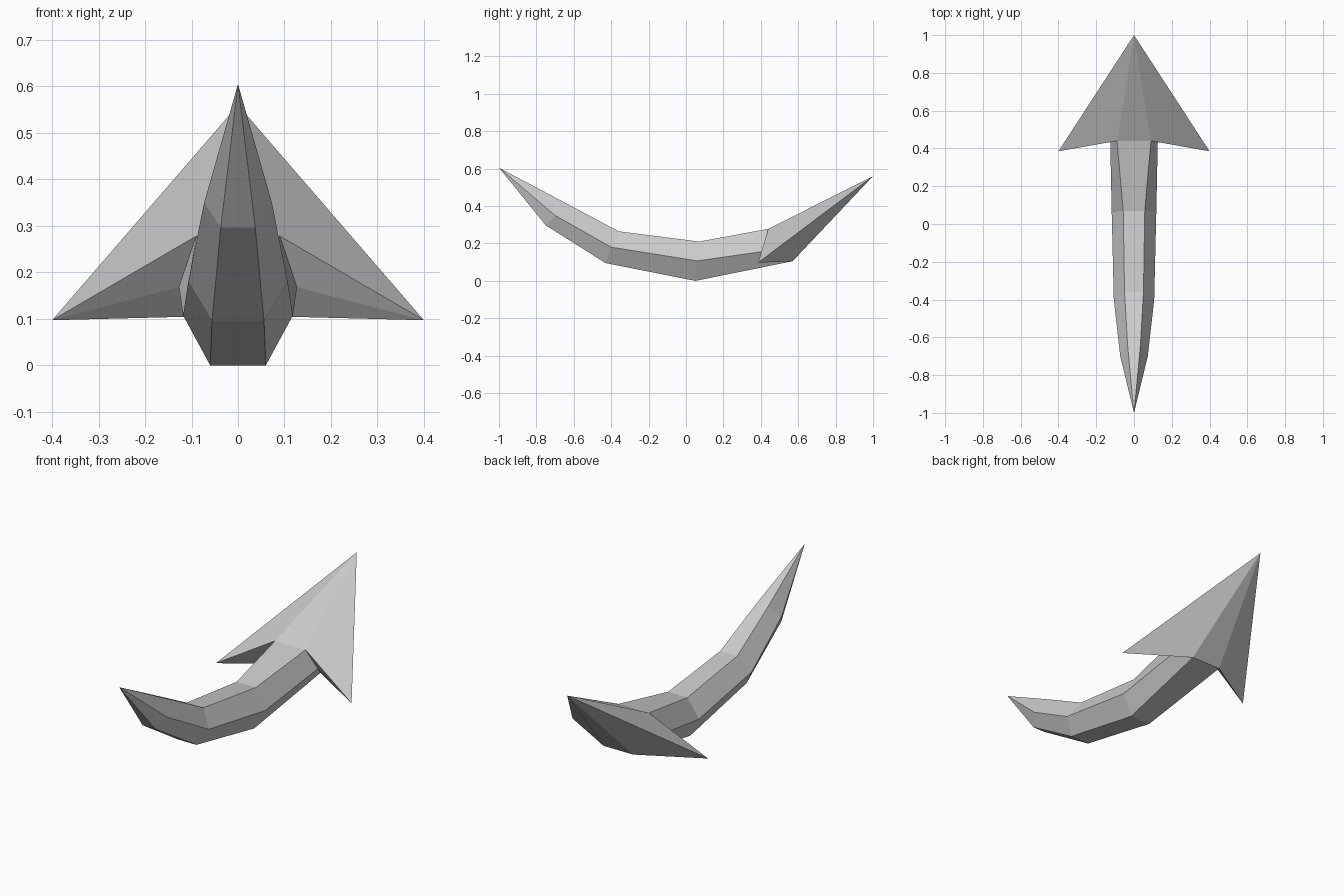
import bpy, bmesh

cube = bpy.data.objects.get("Cube")
if cube:
    bpy.data.objects.remove(cube, do_unlink=True)

# Plain grey material
grey = bpy.data.materials.new("plain_grey")
grey.use_nodes = True
colour = (0.6, 0.6, 0.6, 1)
grey.diffuse_color = colour
grey.node_tree.nodes["Principled BSDF"].inputs["Base Color"].default_value = colour

# Half sections along the curved shaft: upper, side and lower corner
sections = [
    [(0.034, -0.64, 0.414), (0.073, -0.70, 0.35), (0.037, -0.75, 0.297)],
    [(0.050, -0.36, 0.265), (0.107, -0.40, 0.18), (0.056, -0.43, 0.095)],
    [(0.057, 0.07, 0.21), (0.118, 0.06, 0.107), (0.06, 0.05, 0.0)],
    [(0.09, 0.44, 0.278), (0.127, 0.49, 0.168), (0.087, 0.57, 0.105)],
]

bm = bmesh.new()


def mirrored(p):
    return (-p[0], p[1], p[2])


def ring(half):
    return [bm.verts.new(p) for p in half + [mirrored(p) for p in reversed(half)]]


# Six-sided shaft, running from a sharp front point
rings = [ring(half) for half in sections]
front_point = bm.verts.new((0, -1, 0.605))
for i in range(6):
    j = (i + 1) % 6
    bm.faces.new((front_point, rings[0][i], rings[0][j]))
    for a, b in zip(rings, rings[1:]):
        bm.faces.new((a[i], a[j], b[j], b[i]))

# Arrowhead with two swept-back barbs
head_tip = bm.verts.new((0, 1, 0.56))
base = rings[-1]
barb = (0.4, 0.385, 0.097)
for position, corners in ((barb, base[:3]), (mirrored(barb), base[:2:-1])):
    point = bm.verts.new(position)
    upper, side, lower = corners
    for a, b in ((upper, side), (side, lower), (lower, head_tip), (head_tip, upper)):
        bm.faces.new((a, b, point))
bm.faces.new((base[2], base[3], head_tip))
bm.faces.new((base[5], base[0], head_tip))

bmesh.ops.recalc_face_normals(bm, faces=bm.faces)
mesh = bpy.data.meshes.new("barbed_tail")
bm.to_mesh(mesh)
bm.free()
mesh.materials.append(grey)
tail = bpy.data.objects.new("barbed_tail", mesh)
bpy.context.collection.objects.link(tail)
